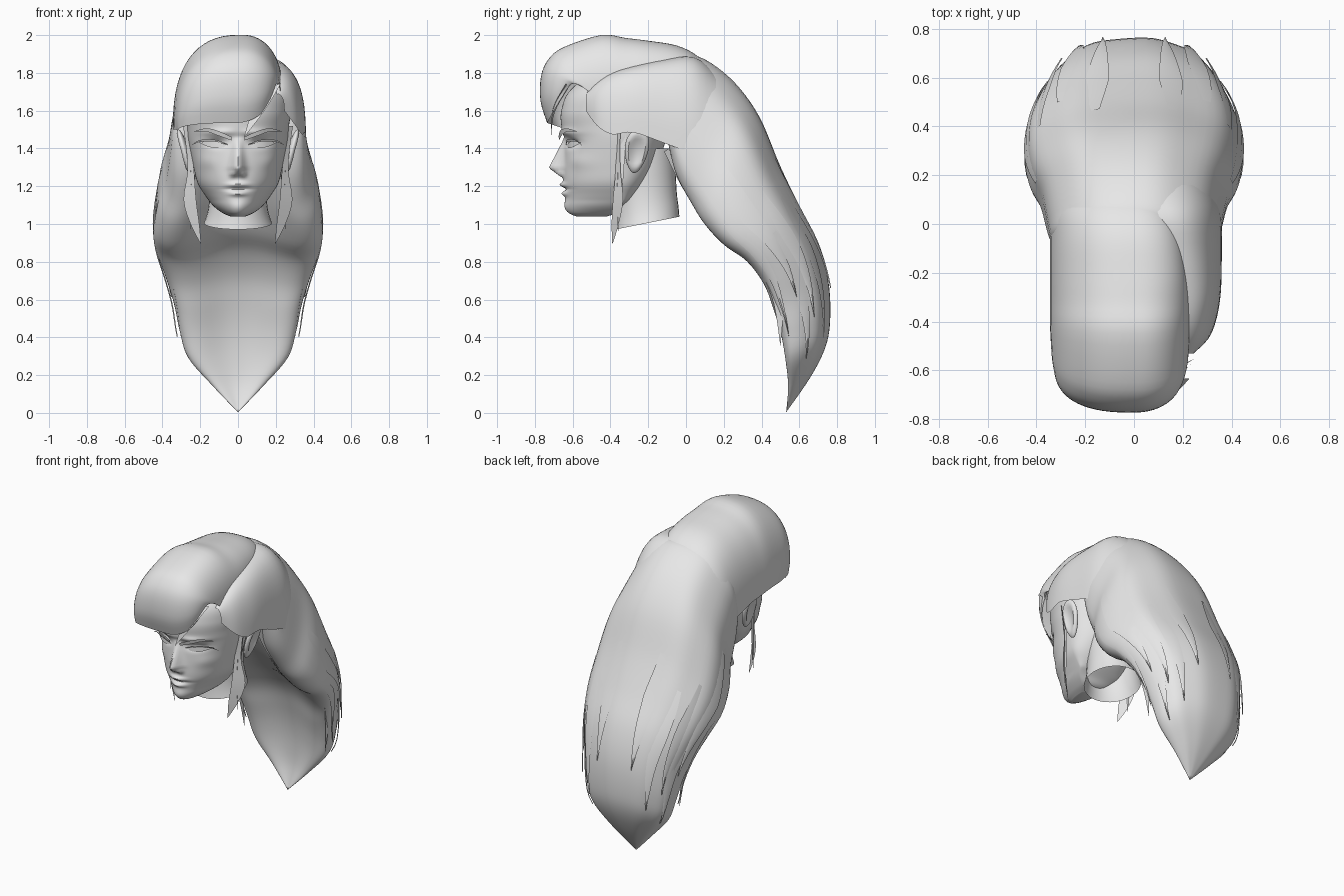
import bpy, bmesh, math
from mathutils import Vector

if "Cube" in bpy.data.objects:
    bpy.data.objects.remove(bpy.data.objects["Cube"])

grey = bpy.data.materials.new("plain_grey")
grey.diffuse_color = (0.8, 0.8, 0.8, 1)
grey.use_nodes = True
grey.node_tree.nodes["Principled BSDF"].inputs["Base Color"].default_value = grey.diffuse_color


def pw(v, e):
    return math.copysign(abs(v) ** e, v)


def spline(rows, t):
    """Smoothly interpolate a list of equal-length tuples at position t."""
    i = min(max(int(t), 0), len(rows) - 2)
    f = t - i
    p = [rows[min(max(i + k, 0), len(rows) - 1)] for k in (-1, 0, 1, 2)]
    return [b + 0.5 * f * (c - a + f * (2 * a - 5 * b + 4 * c - d + f * (3 * (b - c) + d - a)))
            for a, b, c, d in zip(*p)]


def resample(rows, n):
    return [spline(rows, (len(rows) - 1) * k / n) for k in range(n + 1)]


def skin(name, rows, closed=False, caps=False, angle=40):
    """Make a surface through rows of points."""
    bm = bmesh.new()
    vs = [[bm.verts.new(p) for p in r] for r in rows]
    n = len(rows[0])
    for r, q in zip(vs, vs[1:]):
        for j in range(n if closed else n - 1):
            k = (j + 1) % n
            bm.faces.new((r[j], r[k], q[k], q[j]))
    if caps:
        bm.faces.new(vs[0])
        bm.faces.new(vs[-1])
    bmesh.ops.remove_doubles(bm, verts=bm.verts, dist=0.0005)
    bmesh.ops.recalc_face_normals(bm, faces=bm.faces)
    me = bpy.data.meshes.new(name)
    bm.to_mesh(me)
    bm.free()
    me.materials.append(grey)
    ob = bpy.data.objects.new(name, me)
    bpy.context.collection.objects.link(ob)
    bpy.ops.object.select_all(action='DESELECT')
    ob.select_set(True)
    bpy.context.view_layer.objects.active = ob
    bpy.ops.object.shade_smooth_by_angle(angle=math.radians(angle))
    return ob


def ribbon(name, pts, across, side=1, n=10):
    """Flat tapering strip: pts are (x, y, z, width), across is its width direction."""
    d = Vector(across).normalized()
    rows = []
    for x, y, z, w in resample(pts, n):
        row = [Vector((x, y, z)) + d * max(w, 0) * k for k in (-0.5, 0, 0.5)]
        rows.append([(p.x * side, p.y, p.z) for p in row])
    return skin(name, rows)


# Head: stacked sections (z, front y, back y, half width) with sculpted bumps
head = [(1.04, -.58, -.42, .04), (1.06, -.62, -.36, .085), (1.10, -.635, -.32, .135),
        (1.16, -.64, -.25, .18), (1.22, -.65, -.20, .215), (1.30, -.65, -.15, .235),
        (1.40, -.645, -.12, .255), (1.46, -.645, -.10, .265), (1.52, -.66, -.08, .27),
        (1.60, -.66, -.07, .28), (1.70, -.62, -.08, .27), (1.80, -.50, -.15, .20),
        (1.84, -.40, -.25, .06)]
# bump: x, z, spread x, spread z, height; mirrored when x is not zero
bumps = [(.10, 1.485, .08, .018, .015), (.115, 1.43, .05, .022, -.028),
         (.17, 1.33, .05, .04, .010), (.028, 1.265, .016, .016, .024),
         (0, 1.208, .05, .011, .022), (0, 1.16, .045, .012, .020),
         (0, 1.185, .07, .006, -.012), (0, 1.09, .05, .03, .010)]


def bump(x, z):
    h = 0
    for bx, bz, sx, sz, a in bumps:
        u = abs(x) - bx if bx else x
        h += a * math.exp(-(u / sx) ** 2 - ((z - bz) / sz) ** 2)
    ramp = min(max((z - 1.245) / .05, 0), 1) if z < 1.30 else max(1 - (z - 1.30) / .16, 0)
    return h + .075 * ramp * math.exp(-(x / (.02 + .014 * ramp)) ** 2)


rows = []
for z, yf, yb, w in resample(head, 96):
    mid = max(min(-.33, yb - .04), yf + .06)
    row = []
    for j in range(128):
        a = math.tau * j / 128
        s, x = math.sin(a), w * math.cos(a)
        y = mid + s * ((mid - yf) if s < 0 else (yb - mid))
        row.append((x, y - (bump(x, z) * min(1, -2 * s) if s < 0 else 0), z))
    rows.append(row)
skin("head", rows, True, True, 60)

# Neck, open below: (centre y, depth radius, half width, z, tilt)
neck = [(-.205, .17, .18, 1.005, .2), (-.205, .165, .16, 1.07, .15),
        (-.21, .16, .15, 1.18, 0), (-.22, .16, .16, 1.40, 0)]
rows = []
for cy, ry, w, z, tilt in resample(neck, 9):
    ring = [math.tau * j / 32 for j in range(32)]
    rows.append([(w * math.cos(a), cy + ry * math.sin(a), z + tilt * ry * math.sin(a)) for a in ring])
skin("neck", rows, True)

for side, word in ((1, "right"), (-1, "left")):
    # Ear: flattened egg with a hollowed outer face, leaning out at the top
    rows = []
    for i in range(17):
        t = math.pi * i / 16
        row = []
        for j in range(24):
            a = math.tau * j / 24
            u, v, o = math.sin(t) * math.cos(a), math.cos(t), math.sin(t) * math.sin(a)
            r = math.hypot(u, v)
            out = .026 * o - (.026 * max(0, 1 - (r / .75) ** 2) if o > 0 else 0)
            row.append((side * (.285 + .03 * v + out), -.262 + .062 * u * (1 + .25 * v) + .012 * v,
                        1.385 + .115 * v))
        rows.append(row)
    skin("ear_" + word, rows, True)
    # Eye, lash and brow plates
    ribbon("eye_" + word, [(.055, -.628, 1.412, .004), (.10, -.622, 1.417, .03),
                           (.15, -.60, 1.422, .03), (.205, -.555, 1.432, .004)], (0, 0, 1), side)
    ribbon("lash_" + word, [(.055, -.635, 1.42, .004), (.12, -.628, 1.441, .012),
                            (.20, -.58, 1.44, .012), (.25, -.55, 1.415, 0)], (0, -.5, 1), side)
    ribbon("brow_" + word, [(.035, -.672, 1.452, .02), (.11, -.662, 1.482, .026),
                            (.17, -.63, 1.498, .018), (.235, -.575, 1.49, 0)], (0, -.3, 1), side)
    # Locks hanging in front of the ears
    ribbon("temple_lock_" + word, [(.275, -.36, 1.52, .04), (.25, -.36, 1.30, .04),
                                   (.255, -.36, 1.13, .085), (.228, -.375, 1.0, .06),
                                   (.195, -.39, .89, 0)], (.75, .6, 0), side, 14)
    ribbon("thin_lock_" + word, [(.265, -.33, 1.5, .03), (.25, -.35, 1.2, .03),
                                 (.25, -.36, .95, 0)], (.2, 1, 0), side)

# Swept hair: (mid y, end y, left x, left z, right x, right z, top x, top z)
sweep = [(-.735, -.60, -.32, 1.49, .19, 1.75, -.02, 1.535),
         (-.77, -.585, -.325, 1.50, .20, 1.75, -.01, 1.65),
         (-.768, -.565, -.33, 1.50, .21, 1.74, 0, 1.78),
         (-.73, -.54, -.335, 1.50, .22, 1.72, .01, 1.87),
         (-.65, -.50, -.34, 1.50, .225, 1.70, .02, 1.935),
         (-.45, -.40, -.345, 1.50, .23, 1.72, .02, 2.0),
         (-.32, -.31, -.345, 1.49, .23, 1.75, .02, 1.985),
         (-.20, -.20, -.345, 1.48, .22, 1.78, .02, 1.97),
         (-.05, -.08, -.345, 1.45, .20, 1.78, .01, 1.945),
         (.06, .02, -.34, 1.42, .16, 1.78, 0, 1.89),
         (.15, .10, -.30, 1.40, .12, 1.70, -.02, 1.79),
         (.22, .18, -.25, 1.40, .08, 1.60, -.04, 1.68)]
rows = []
for ym, ye, xl, zl, xr, zr, xt, zt in resample(sweep, 44):
    row = []
    for j in range(33):
        a = math.pi * (1 - j / 32)
        s, c = abs(math.sin(a)), math.cos(a)
        x0, z0, e = (xl, zl, .8) if c < 0 else (xr, zr, .92)
        row.append((xt + (x0 - xt) * abs(c) ** e, ye + (ym - ye) * s ** .8, z0 + (zt - z0) * s ** e))
    rows.append(row)
skin("swept_hair", rows)

# Side hair right of the parting: (y, top x, top z, outer x, bottom z)
part = [(-.53, .20, 1.69, .245, 1.60), (-.47, .20, 1.75, .305, 1.52), (-.39, .20, 1.80, .338, 1.475),
        (-.28, .19, 1.835, .356, 1.485), (-.12, .15, 1.87, .36, 1.43), (.04, .10, 1.885, .358, 1.37),
        (.16, .06, 1.80, .33, 1.32)]
rows = []
for y, xt, zt, xo, zb in resample(part, 24):
    ang = [math.pi / 2 * j / 14 for j in range(15)]
    rows.append([(xt + (xo - xt) * abs(math.sin(a)) ** .8, y,
                  zb + (zt - zb) * abs(math.cos(a)) ** .8) for a in ang])
skin("side_hair", rows)

# Forehead strand
ribbon("forehead_strand", [(.18, -.63, 1.73, .10), (.11, -.70, 1.60, .08),
                           (.03, -.715, 1.455, 0)], (1, -.1, .3))

# Long hair: (outer y, outer z, inner y, inner z, half width)
tail = [(-.08, 1.78, -.10, 1.48, .29), (.01, 1.885, -.09, 1.40, .34), (.11, 1.868, -.05, 1.25, .36),
        (.26, 1.75, .03, 1.10, .385), (.39, 1.57, .10, .99, .428), (.50, 1.31, .20, .885, .448),
        (.60, 1.10, .32, .80, .432), (.70, .90, .41, .68, .385), (.755, .70, .46, .55, .34),
        (.765, .50, .50, .42, .31), (.74, .35, .525, .28, .265), (.66, .19, .54, .14, .14),
        (.53, .003, .53, .003, 0)]


def tail_point(t, a, lift=0):
    """Point on the long hair; its underside is hollowed along the middle."""
    ty, tz, by, bz, w = spline(tail, t)
    cy, cz = by + .27 * (ty - by), bz + .27 * (tz - bz)
    s = math.sin(a)
    groove = 1 - .012 * (1 - math.cos(9 * a)) * min(t / 5, 1) * (s > 0)
    k = abs(s) ** .9 * groove if s > 0 else 1.35 * (abs(s) ** .6 - .75 * s ** 6)
    ey, ez = (ty, tz) if s > 0 else (by, bz)
    p = Vector((w * pw(math.cos(a), .88) * groove, cy + (ey - cy) * k, cz + (ez - cz) * k))
    return p + (p - Vector((0, cy, cz))).normalized() * lift if lift else p


skin("long_hair", [[tail_point(12 * i / 60, math.tau * j / 64) for j in range(64)]
                   for i in range(61)], True, True)

# Loose pointed strands lying on the long hair: (start, end, angle, half spread in degrees)
strands = [(3.5, 8.0, 10, 9), (4.5, 9.2, -8, 8), (5.0, 8.8, 30, 9), (5.5, 9.6, 50, 9),
           (4.8, 8.2, 72, 8), (6.0, 10.2, 18, 10)]
for i, (t0, t1, deg, half) in enumerate(strands):
    for side, word in ((1, "right"), (-1, "left")):
        rows = []
        for k in range(15):
            f = k / 14
            h = half * (1 - f ** 2) * min(1, .3 + 2 * f)
            row = [tail_point(t0 + (t1 - t0) * f, math.radians(deg + h * e),
                              .002 + .016 * f * f + (.006 * f if e == 0 else 0)) for e in (-1, 0, 1)]
            rows.append([(p.x * side, p.y, p.z) for p in row])
        skin("loose_strand_%d_%s" % (i + 1, word), rows)

# Spikes falling from the lower side edges, and strands behind the neck
for side, word in ((1, "right"), (-1, "left")):
    ribbon("edge_spike_" + word, [(.36, .44, .74, .07), (.325, .49, .58, .05),
                                  (.30, .50, .35, 0)], (0, 1, .2), side)
    ribbon("nape_strand_" + word, [(.24, -.09, 1.40, .08), (.26, .0, 1.22, .08),
                                   (.28, .09, 1.02, 0)], (.6, .6, .4), side)
